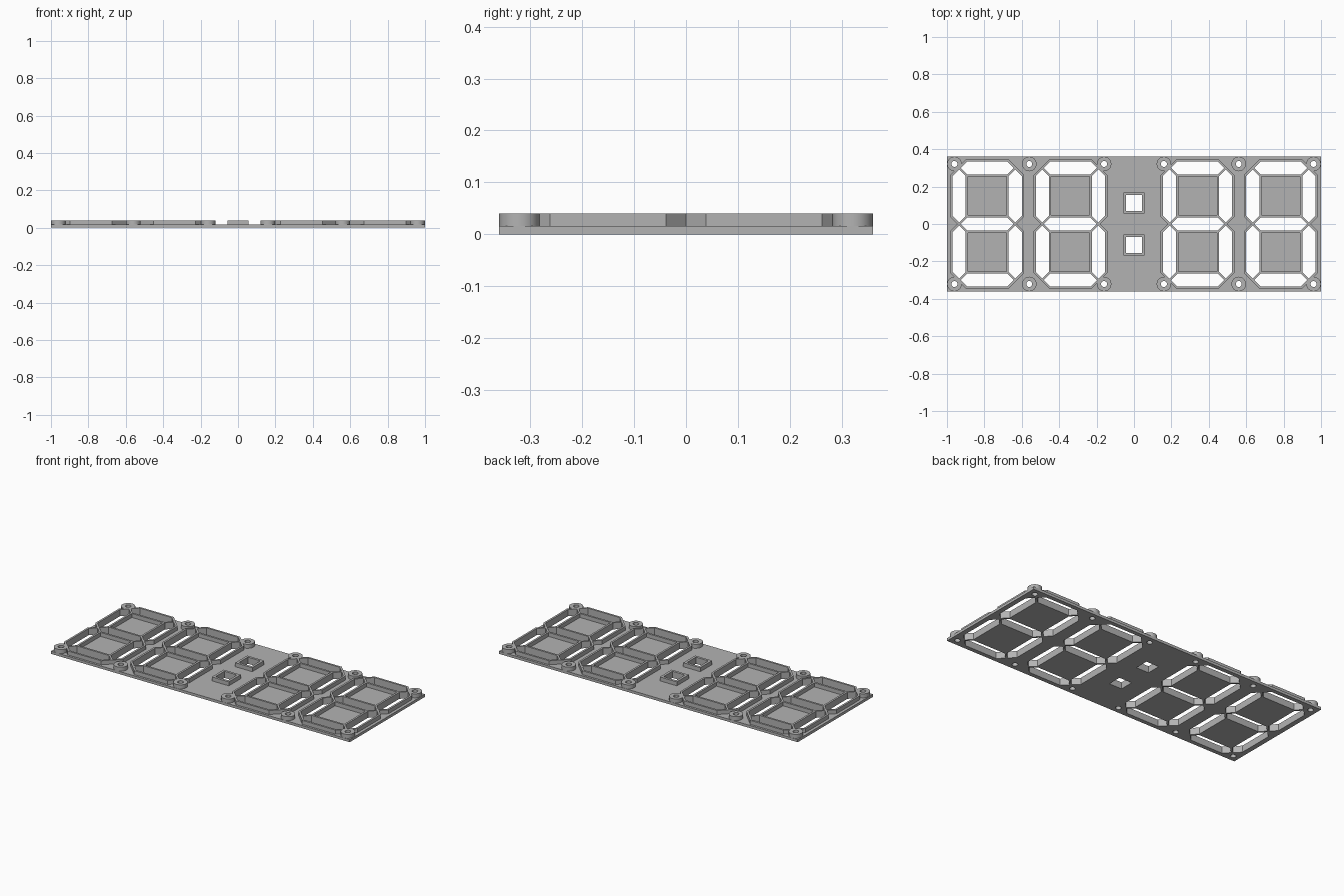
import bpy
import math

if "Cube" in bpy.data.objects:
    bpy.data.objects.remove(bpy.data.objects["Cube"], do_unlink=True)

# Single plastic colour
GREY = (0.45, 0.45, 0.45, 1)
grey = bpy.data.materials.new("grey plastic")
grey.diffuse_color = GREY
grey.use_nodes = True
grey.node_tree.nodes["Principled BSDF"].inputs["Base Color"].default_value = GREY

FLOOR, TOP = 0.016, 0.04             # plate top and rim top
PITCH, HALF, GAP = 0.15, 0.035, 0.008  # segment lattice, half thickness, divider
WALL = 0.012
DIGITS = [-0.785, -0.34, 0.34, 0.785]
BOSSES = [(x, y) for x in (-0.96, -0.56, -0.16, 0.16, 0.56, 0.96)
          for y in (-0.321, 0.321)]
COLON = [0.112, -0.112]


def rect(x, y, hx, hy):
    return [(x - hx, y - hy), (x + hx, y - hy), (x + hx, y + hy), (x - hx, y + hy)]


def circle(x, y, r, n=32):
    return [(x + r * math.cos(math.tau * i / n), y + r * math.sin(math.tau * i / n))
            for i in range(n)]


def segment(x, y, upright):
    """Pointed hexagonal bar of a digit."""
    tip = PITCH / 2 * (1 if upright else 2) - GAP
    if upright:
        tip = PITCH - GAP
    s = tip - HALF
    pts = [(tip, 0), (s, HALF), (-s, HALF), (-tip, 0), (-s, -HALF), (s, -HALF)]
    return [(x + (b if upright else a), y + (a if upright else b)) for a, b in pts]


def segments(cx):
    bars = [segment(cx, y, False) for y in (-2 * PITCH, 0, 2 * PITCH)]
    bars += [segment(cx + sx * PITCH, sy * PITCH, True)
             for sx in (-1, 1) for sy in (-1, 1)]
    return bars


def digit_outline(cx):
    """Chamfered outline with a notched waist, offset outside the bars."""
    w, h = PITCH + HALF + WALL, 2 * PITCH + HALF + WALL
    slope = WALL * math.sqrt(2) - GAP
    diag = 3 * PITCH + slope
    waist = PITCH + slope
    right = [(waist, 0), (w, w - waist), (w, diag - w), (diag - h, h)]
    upper = right + [(-x, y) for x, y in reversed(right)]
    lower = [(x, -y) for x, y in reversed(upper[1:-1])]
    return [(cx + x, y) for x, y in upper + lower]


def slab(name, loops, z0, z1):
    """Extrude a flat profile; inner loops become holes."""
    curve = bpy.data.curves.new(name, "CURVE")
    curve.dimensions = "2D"
    curve.fill_mode = "BOTH"
    curve.extrude = (z1 - z0) / 2
    for loop in loops:
        spline = curve.splines.new("POLY")
        spline.points.add(len(loop) - 1)
        for p, (x, y) in zip(spline.points, loop):
            p.co = (x, y, 0, 1)
        spline.use_cyclic_u = True
    obj = bpy.data.objects.new(name, curve)
    bpy.context.collection.objects.link(obj)
    obj.location.z = (z0 + z1) / 2
    curve.materials.append(grey)
    bpy.ops.object.select_all(action="DESELECT")
    obj.select_set(True)
    bpy.context.view_layer.objects.active = obj
    bpy.ops.object.convert(target="MESH")
    bpy.ops.object.mode_set(mode="EDIT")
    bpy.ops.mesh.select_all(action="SELECT")
    bpy.ops.mesh.remove_doubles(threshold=0.0001)
    bpy.ops.mesh.normals_make_consistent(inside=False)
    bpy.ops.object.mode_set(mode="OBJECT")
    bpy.ops.object.shade_smooth_by_angle(angle=math.radians(30))


# Base plate with all through openings
openings = [bar for cx in DIGITS for bar in segments(cx)]
openings += [circle(x, y, 0.016) for x, y in BOSSES]
openings += [rect(0, y, 0.042, 0.042) for y in COLON]
slab("base_plate", [rect(0, 0, 1, 0.36)] + openings, 0, FLOOR)

# Raised digit frames, open over the two square floors
for i, cx in enumerate(DIGITS):
    inner = PITCH - HALF - WALL
    floors = [rect(cx, s * PITCH, inner, inner) for s in (-1, 1)]
    slab(f"digit_frame_{i + 1}", [digit_outline(cx)] + segments(cx) + floors, FLOOR, TOP)

# Screw bosses
for i, (x, y) in enumerate(BOSSES):
    slab(f"screw_boss_{i + 1}", [circle(x, y, 0.039), circle(x, y, 0.016)], FLOOR, TOP)

# Colon dot frames
for i, y in enumerate(COLON):
    slab(f"colon_frame_{i + 1}", [rect(0, y, 0.057, 0.057), rect(0, y, 0.042, 0.042)],
         FLOOR, TOP)
